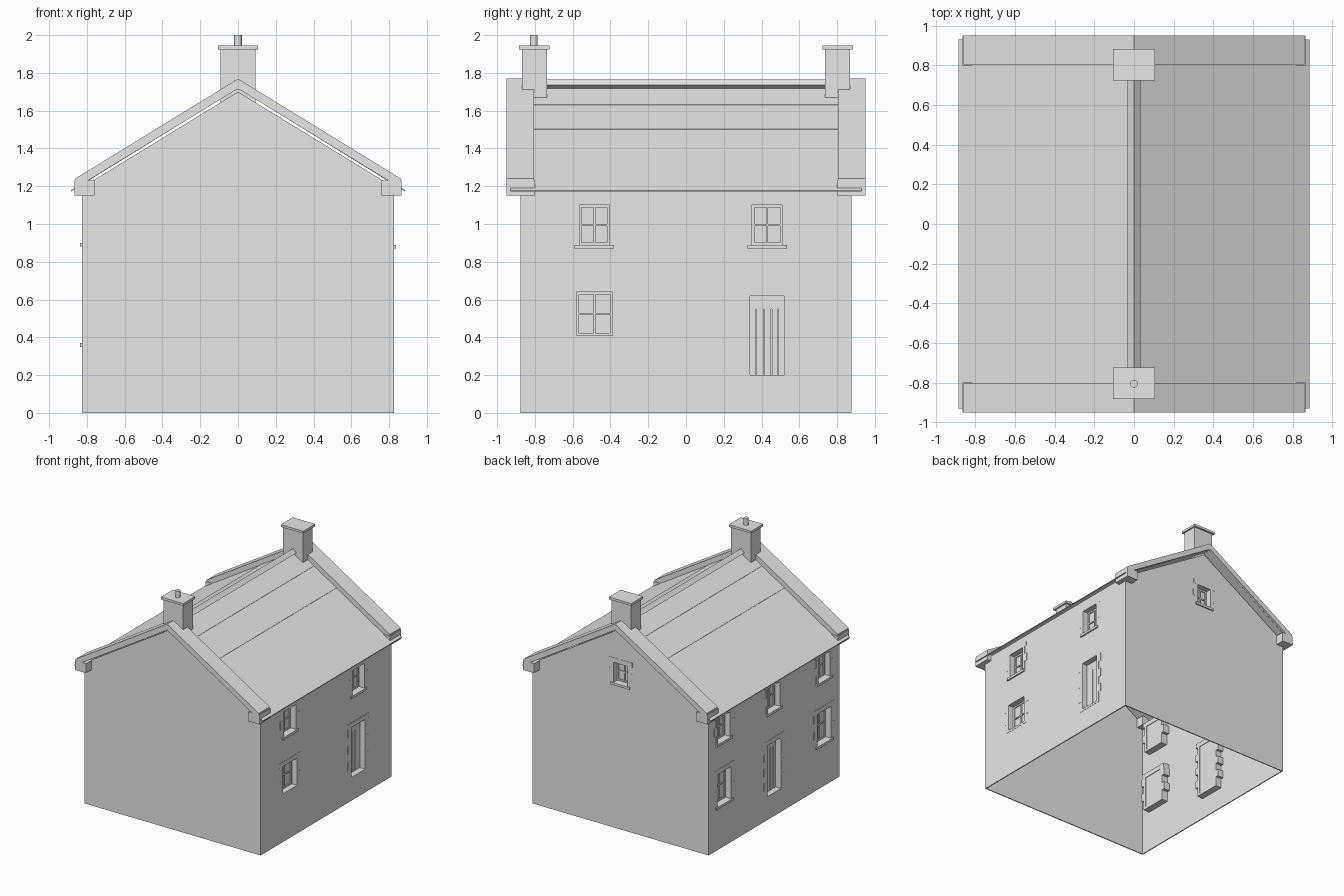
import bpy
import bmesh
from mathutils import Vector

cube = bpy.data.objects.get("Cube")
if cube:
    bpy.data.objects.remove(cube, do_unlink=True)

stone = bpy.data.materials.new("pale grey")
stone.use_nodes = True
GREY = (0.8, 0.8, 0.8, 1)
stone.diffuse_color = GREY
stone.node_tree.nodes["Principled BSDF"].inputs["Base Color"].default_value = GREY

HALF_X, HALF_Y = 0.825, 0.875
PITCH = 0.613
RECESS = 0.055


def finish(name, bm):
    mesh = bpy.data.meshes.new(name)
    bm.to_mesh(mesh)
    bm.free()
    mesh.materials.append(stone)
    obj = bpy.data.objects.new(name, mesh)
    bpy.context.collection.objects.link(obj)
    return obj


def boxes(name, corners):
    """One object from a list of opposite corner pairs."""
    bm = bmesh.new()
    for a, b in corners:
        a, b = Vector(a), Vector(b)
        verts = bmesh.ops.create_cube(bm, size=1)["verts"]
        for v in verts:
            v.co = Vector((a[i] + b[i]) / 2 + v.co[i] * abs(b[i] - a[i]) for i in range(3))
    return finish(name, bm)


def prism(name, profile, y0, y1, open_ends=False):
    """Extrude an x-z profile along y; open_ends drops the top and bottom."""
    bm = bmesh.new()
    face = bm.faces.new([bm.verts.new((x, y0, z)) for x, z in profile])
    moved = bmesh.ops.extrude_face_region(bm, geom=[face])["geom"]
    for v in moved:
        if isinstance(v, bmesh.types.BMVert):
            v.co.y = y1
    bmesh.ops.recalc_face_normals(bm, faces=bm.faces)
    if open_ends:
        bm.normal_update()
        lids = [f for f in bm.faces if abs(f.normal.z) > 0.3]
        bmesh.ops.delete(bm, geom=lids, context="FACES")
    return finish(name, bm)


def mirrored(half):
    """Complete a profile running from the right side to the ridge."""
    return half + [(-x, z) for x, z in reversed(half) if x > 0]


def chevron(top, drop):
    """Close a mirrored roof line with a parallel underside."""
    line = mirrored(top)
    (x, z) = top[0]
    apex = top[-1][1]
    return line + [(-x, z - drop), (0, apex - drop), (x, z - drop)]


# Outer shell, open underneath and slightly short of the roof
walls = prism("walls", mirrored([(HALF_X, 0), (HALF_X, 1.195), (0, 1.70)]),
              -HALF_Y, HALF_Y, open_ends=True)
shell = walls.modifiers.new("thickness", "SOLIDIFY")
shell.thickness = 0.012
shell.offset = -1

# Map wall coordinates (along, outward, up) to the model
SIDES = {
    "right": lambda u, d, z: (HALF_X + d, u, z),
    "left": lambda u, d, z: (-HALF_X - d, u, z),
    "back": lambda u, d, z: (u, HALF_Y + d, z),
}
cuts = []


def opening(name, side, u, w, z0, z1, sill=0.0, door=False):
    at = SIDES[side]
    h = w / 2

    def block(u0, u1, d0, d1, za, zb):
        return at(u + u0, d0, za), at(u + u1, d1, zb)

    cuts.append(block(-h, h, -0.04, 0.04, z0, z1))

    # Alternating jamb stones, lintel and sill
    stones = [block(-h - 0.045, h + 0.045, -RECESS - 0.01, 0.002, z1, z1 + 0.04)]
    rows = round((z1 - z0) / 0.065)
    step = (z1 - z0) / rows
    for i in range(rows):
        reach = h + (0.05 if i % 2 else 0.025)
        for s in (-1, 1):
            stones.append(block(s * h, s * reach, -RECESS - 0.01, 0.002,
                                z0 + i * step, z0 + (i + 1) * step))
    stones.append(block(-h - 0.025, h + 0.025, -RECESS - 0.01, 0.002 + sill, z0 - 0.02, z0))
    boxes(name + "_surround", stones)

    # Backing panel with planks or glazing bars in front
    inner = [block(-h, h, -RECESS - 0.005, -RECESS, z0, z1)]
    front = -RECESS + 0.008
    if door:
        edge, head = 0.03, z1 - 0.07
        plank = (w - 2 * edge) / 3
        inner.append(block(-h, h, -RECESS, front, head, z1))
        for s in (-1, 1):
            inner.append(block(s * h, s * (h - edge), -RECESS, front, z0, head))
        for i in range(3):
            left = -h + edge + i * plank
            inner.append(block(left + 0.004, left + plank - (0.004 if i == 2 else 0),
                               -RECESS, front, z0, head))
        boxes(name + "_leaf", inner)
    else:
        rim, bar, mid = 0.013, 0.005, (z0 + z1) / 2
        for s in (-1, 1):
            inner.append(block(s * h, s * (h - rim), -RECESS, front, z0, z1))
        for za, zb in ((z0, z0 + rim), (mid - bar, mid + bar), (z1 - rim, z1)):
            inner.append(block(-h + rim, h - rim, -RECESS, front, za, zb))
        for za, zb in ((z0 + rim, mid - bar), (mid + bar, z1 - rim)):
            inner.append(block(-bar, bar, -RECESS, front, za, zb))
        boxes(name + "_window", inner)


# Right wall
opening("right_lower", "right", -0.485, 0.19, 0.41, 0.64)
opening("right_door", "right", 0.43, 0.18, 0.20, 0.62, door=True)
for tag, u in (("front", -0.485), ("back", 0.43)):
    opening("right_upper_" + tag, "right", u, 0.16, 0.89, 1.10, sill=0.01)

# Left wall
opening("left_door", "left", 0, 0.18, 0.20, 0.63, door=True)
for tag, u in (("front", -0.67), ("back", 0.67)):
    opening("left_lower_" + tag, "left", u, 0.18, 0.37, 0.64, sill=0.01)
for tag, u in (("front", -0.67), ("middle", 0), ("back", 0.67)):
    opening("left_upper_" + tag, "left", u, 0.16, 0.90, 1.11, sill=0.01)

# Back gable
opening("gable", "back", 0, 0.13, 1.23, 1.40, sill=0.008)

# Cut the openings through the shell
cutter = boxes("opening_cutter", cuts)
cutter.hide_render = True
cutter.hide_viewport = False
cutter.display_type = "WIRE"
cut = walls.modifiers.new("openings", "BOOLEAN")
cut.operation = "DIFFERENCE"
cut.solver = "EXACT"
cut.object = cutter
bpy.context.view_layer.objects.active = walls
for modifier in ("thickness", "openings"):
    bpy.ops.object.modifier_apply(modifier=modifier)
bpy.data.objects.remove(cutter, do_unlink=True)


# Roof in three shallow courses per slope
def roof_z(x, lift):
    return 1.721 + lift - PITCH * x


courses = [(0.885, 0), (0.36, 0), (0.36, 0.002), (0.15, 0.002), (0.15, 0.004), (0, 0.004)]
prism("roof", chevron([(x, roof_z(x, lift)) for x, lift in courses], 0.007), -0.93, 0.93)

# Ridge capping
prism("ridge", mirrored([(0.032, 1.735), (0, 1.766)]) + [(0, 1.71)], -0.945, 0.945)

# Gable copings, corner kneelers and chimneys
for tag, s in (("front", -1), ("back", 1)):
    prism(tag + "_coping", chevron([(0.86, 1.769 - PITCH * 0.86), (0, 1.769)], 0.052),
          s * 0.805, s * 0.95)
    boxes(tag + "_kneelers", [((m * 0.76, s * 0.80, 1.15), (m * 0.865, s * 0.95, 1.23))
                              for m in (-1, 1)])
    boxes(tag + "_chimney", [
        ((-0.092, s * 0.737, 1.635), (0.092, s * 0.867, 1.925)),
        ((-0.105, s * 0.723, 1.925), (0.105, s * 0.883, 1.945))])

# Chimney pot
bm = bmesh.new()
bmesh.ops.create_cone(bm, cap_ends=True, segments=20, radius1=0.02, radius2=0.02, depth=0.06)
bmesh.ops.translate(bm, verts=bm.verts, vec=(0, -0.805, 1.97))
pot = finish("chimney_pot", bm)
for p in pot.data.polygons:
    p.use_smooth = len(p.vertices) == 4
